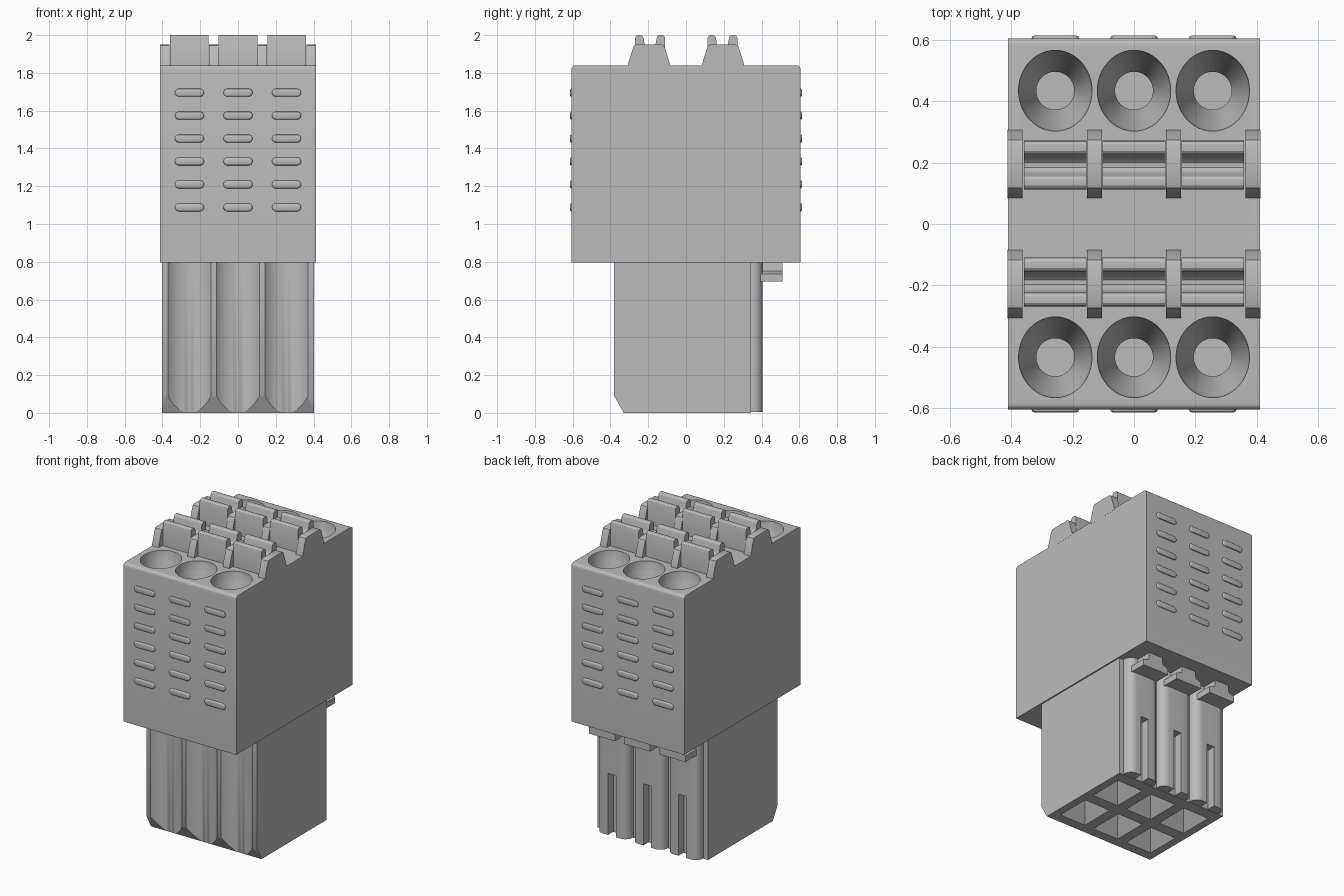
import bpy, bmesh, math

cube = bpy.data.objects.get("Cube")
if cube:
    bpy.data.objects.remove(cube, do_unlink=True)

grey = bpy.data.materials.new("light grey plastic")
grey.use_nodes = True
COLOUR = (0.5, 0.5, 0.5, 1)
grey.diffuse_color = COLOUR
grey.node_tree.nodes["Principled BSDF"].inputs["Base Color"].default_value = COLOUR

PITCH = 0.257
COLUMNS = (-PITCH, 0, PITCH)
parts = []


def add_object(name, mesh):
    ob = bpy.data.objects.new(name, mesh)
    bpy.context.collection.objects.link(ob)
    parts.append(ob)
    return ob


def loft(name, rings):
    """Closed solid through rings of equal point count."""
    bm = bmesh.new()
    loops = [[bm.verts.new(p) for p in ring] for ring in rings]
    n = len(loops[0])
    for a, b in zip(loops, loops[1:]):
        for i in range(n):
            j = (i + 1) % n
            bm.faces.new((a[i], a[j], b[j], b[i]))
    bm.faces.new(loops[0])
    bm.faces.new(loops[-1])
    bmesh.ops.recalc_face_normals(bm, faces=bm.faces)
    mesh = bpy.data.meshes.new(name)
    bm.to_mesh(mesh)
    bm.free()
    mesh.materials.append(grey)
    return add_object(name, mesh)


def extrude(name, profile, axis, lo, hi):
    """Extrude a 2D profile along the axis x, y or z."""
    place = {"x": lambda a, b, d: (d, a, b),
             "y": lambda a, b, d: (a, d, b),
             "z": lambda a, b, d: (a, b, d)}[axis]
    return loft(name, [[place(a, b, d) for a, b in profile] for d in (lo, hi)])


def arc(cx, cy, r, start, end, steps, squash=1):
    pts = []
    for i in range(steps + 1):
        t = math.radians(start + (end - start) * i / steps)
        pts.append((cx + r * math.cos(t), cy + r * squash * math.sin(t)))
    return pts


def rect(x0, x1, y0, y1):
    return [(x0, y0), (x1, y0), (x1, y1), (x0, y1)]


def apply_modifier(ob, mod):
    bpy.context.view_layer.objects.active = ob
    bpy.ops.object.modifier_apply(modifier=mod.name)


def cut(ob, cutters):
    for c in cutters:
        mod = ob.modifiers.new("cut", "BOOLEAN")
        mod.operation = "DIFFERENCE"
        mod.solver = "EXACT"
        mod.object = c
        apply_modifier(ob, mod)
        parts.remove(c)
        bpy.data.objects.remove(c, do_unlink=True)


# Upper housing with rounded front and back top edges
R = 0.02
housing = extrude("upper_housing",
                  [(-0.606, 0.795), (0.606, 0.795)]
                  + arc(0.606 - R, 1.84 - R, R, 0, 90, 5)
                  + arc(-0.606 + R, 1.84 - R, R, 90, 180, 5),
                  "x", -0.412, 0.412)

# Funnel-shaped wire entries
funnels = []
for x in COLUMNS:
    for y in (-0.435, 0.435):
        rings = []
        for r, z in ((0.12, 1.9), (0.12, 1.84), (0.114, 1.77), (0.062, 1.66), (0.062, 1.48)):
            squash = 1.1 if r > 0.1 else 1
            rings.append([(a, b, z) for a, b in arc(x, y, r, 0, 352.5, 47, squash)])
        funnels.append(loft("funnel_cutter", rings))
cut(housing, funnels)

# Lower plug block with chamfered front foot
plug = extrude("plug_block",
               [(-0.33, 0), (0.345, 0), (0.345, 0.8), (-0.38, 0.8), (-0.38, 0.09)],
               "x", -0.403, 0.403)
cutters = []
for x in COLUMNS:
    # concave flutes down the front
    cutters.append(extrude("flute_cutter", arc(x, -0.485, 0.155, 0, 356.25, 95),
                           "z", -0.05, 0.795))
    # tapered contact sockets underneath
    for y in (-0.15, 0.155):
        rings = []
        for w, d, z in ((0.098, 0.118, -0.01), (0.095, 0.115, 0), (0.012, 0.015, 0.13)):
            rings.append([(a, b, z) for a, b in rect(x - w, x + w, y - d, y + d)])
        cutters.append(loft("socket_cutter", rings))
cut(plug, cutters)

# Rounded, slotted columns and latch hooks on the back of the plug
for i, x in enumerate(COLUMNS):
    w, r = 0.114, 0.05
    column = extrude(f"back_column_{i + 1}",
                     [(x - w, 0.335), (x + w, 0.335)]
                     + arc(x + w - r, 0.405 - r, r, 0, 90, 8)
                     + arc(x - w + r, 0.405 - r, r, 90, 180, 8),
                     "z", 0.004, 0.797)
    slot = extrude("slot_cutter", rect(x - 0.028, x + 0.028, 0.347, 0.45), "z", -0.05, 0.41)
    cut(column, [slot])
    extrude(f"latch_hook_{i + 1}",
            [(x - 0.095, 0.695), (x + 0.095, 0.695), (x + 0.095, 0.735),
             (x + 0.055, 0.75), (x + 0.05, 0.797), (x - 0.05, 0.797),
             (x - 0.055, 0.75), (x - 0.095, 0.735)],
            "y", 0.39, 0.51)

# Release levers and the guide ribs between them, in two rows
half_lever = [(0.08, 1.83), (0.08, 1.982), (0.076, 1.993), (0.068, 1.999), (0.057, 2.0),
              (0.046, 1.999), (0.038, 1.993), (0.034, 1.982), (0.03, 1.955),
              (0.02, 1.932), (0.008, 1.922)]
half_rib = [(0.112, 1.83), (0.11, 1.85), (0.085, 1.93), (0.078, 1.945), (0.067, 1.95)]
for side, c, rc in (("front", -0.19, -0.196), ("back", 0.193, 0.196)):
    lever = [(c + y, z) for y, z in half_lever] + [(c - y, z) for y, z in reversed(half_lever)]
    rib = [(rc + y, z) for y, z in half_rib] + [(rc - y, z) for y, z in reversed(half_rib)]
    for i, x in enumerate(COLUMNS):
        extrude(f"{side}_lever_{i + 1}", lever, "x", x - 0.102, x + 0.102)
    for i, x in enumerate((-0.388, -0.1285, 0.1285, 0.388)):
        extrude(f"{side}_rib_{i + 1}", rib, "x", x - 0.0245, x + 0.0245)

# Raised grip bars on the front and back walls
for side, lo, hi in (("front", -0.615, -0.59), ("back", 0.59, 0.615)):
    for x in COLUMNS:
        for row in range(6):
            z = 1.088 + row * 0.1215
            bar = extrude(f"{side}_grip_bar",
                          arc(x + 0.056, z, 0.021, -90, 90, 8)
                          + arc(x - 0.056, z, 0.021, 90, 270, 8), "y", lo, hi)
            mod = bar.modifiers.new("round", "BEVEL")
            mod.width = 0.009
            mod.segments = 3
            mod.limit_method = "ANGLE"
            mod.angle_limit = math.radians(50)
            apply_modifier(bar, mod)

# Smooth curved faces, keep hard edges
bpy.ops.object.select_all(action="DESELECT")
for ob in parts:
    ob.select_set(True)
bpy.context.view_layer.objects.active = housing
bpy.ops.object.shade_smooth_by_angle(angle=math.radians(30))
